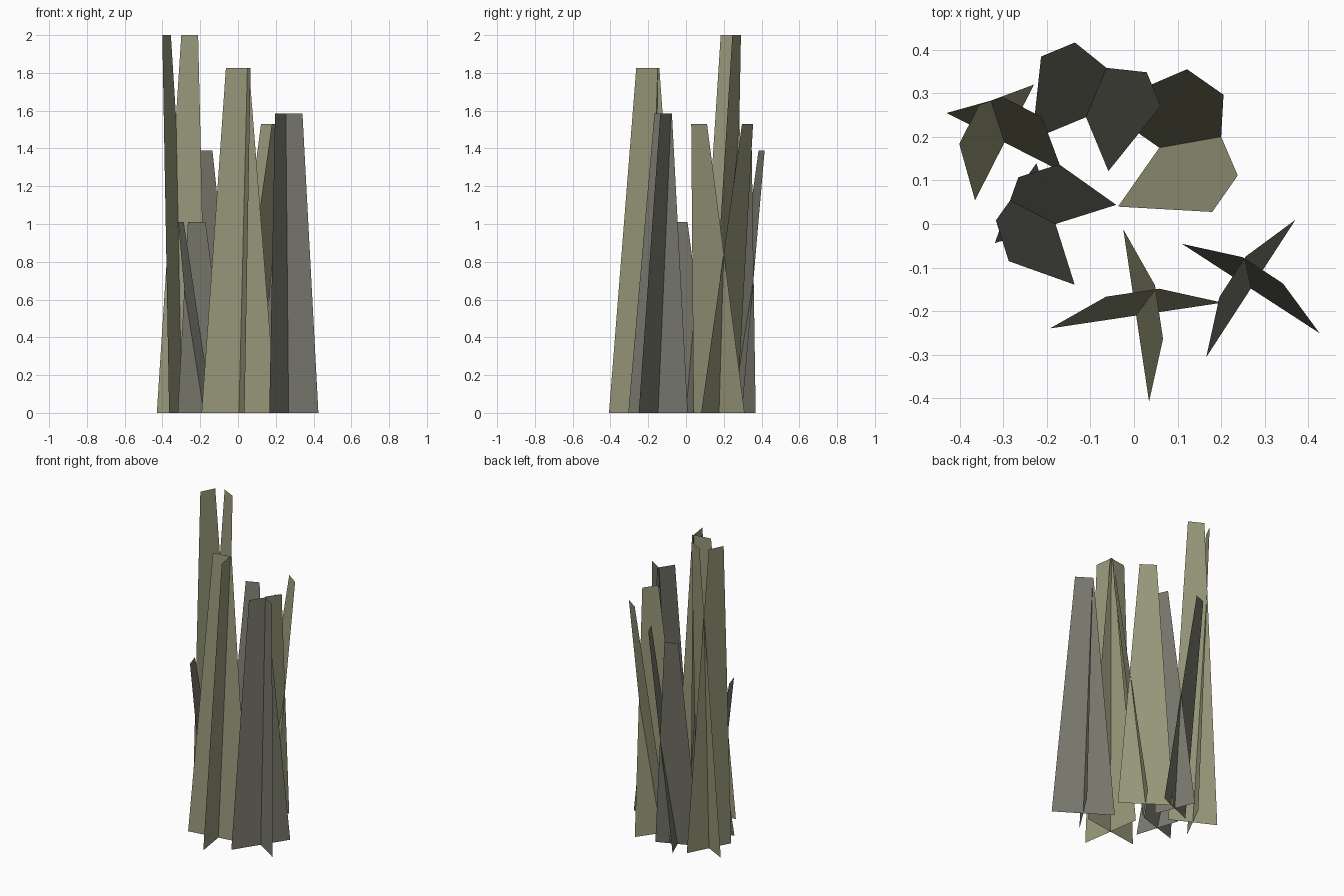
import bpy
from math import cos, sin, radians
from mathutils import Vector

if "Cube" in bpy.data.objects:
    bpy.data.objects.remove(bpy.data.objects["Cube"])


def material(name, rgb):
    m = bpy.data.materials.new(name)
    m.diffuse_color = (*rgb, 1)
    m.use_nodes = True
    m.node_tree.nodes["Principled BSDF"].inputs["Base Color"].default_value = m.diffuse_color
    return m


olive = material("olive_reed", (0.32, 0.32, 0.20))
grey = material("grey_reed", (0.19, 0.19, 0.155))


def reed_clump(name, centre, angle, height, base_half, top_half, lean, mat):
    """Two crossed tapering cards, each leaning square to its own plane."""
    c = Vector((*centre, 0))
    a = radians(angle)
    u = Vector((cos(a), sin(a), 0))
    n = Vector((-sin(a), cos(a), 0))
    verts, faces = [], []
    for along, out in ((u, n), (n, u)):
        top = c + out * lean + Vector((0, 0, height))
        i = len(verts)
        verts += [c - along * base_half, c + along * base_half,
                  top + along * top_half, top - along * top_half]
        faces.append((i, i + 1, i + 2, i + 3))
    mesh = bpy.data.meshes.new(name)
    mesh.from_pydata(verts, [], faces)
    mesh.materials.append(mat)
    obj = bpy.data.objects.new(name, mesh)
    bpy.context.collection.objects.link(obj)


# Ring of six reed clumps: centre, turn, height, half widths, lean
reed_clump("front_reeds", (0.005, -0.21), 8.5, 1.825, 0.20, 0.062, 0.053, olive)
reed_clump("right_reeds", (0.268, -0.148), 57, 1.585, 0.188, 0.055, 0.05, grey)
reed_clump("back_right_reeds", (0.058, 0.175), -35, 1.53, 0.165, 0.051, 0.184, olive)
reed_clump("back_reeds", (-0.11, 0.245), 22.5, 1.39, 0.134, 0.042, 0.168, grey)
reed_clump("tall_back_left_reeds", (-0.297, 0.187), 63, 2.0, 0.149, 0.05, 0.091, olive)
reed_clump("short_left_reeds", (-0.18, 0.0), 107.5, 1.01, 0.146, 0.049, 0.128, grey)
